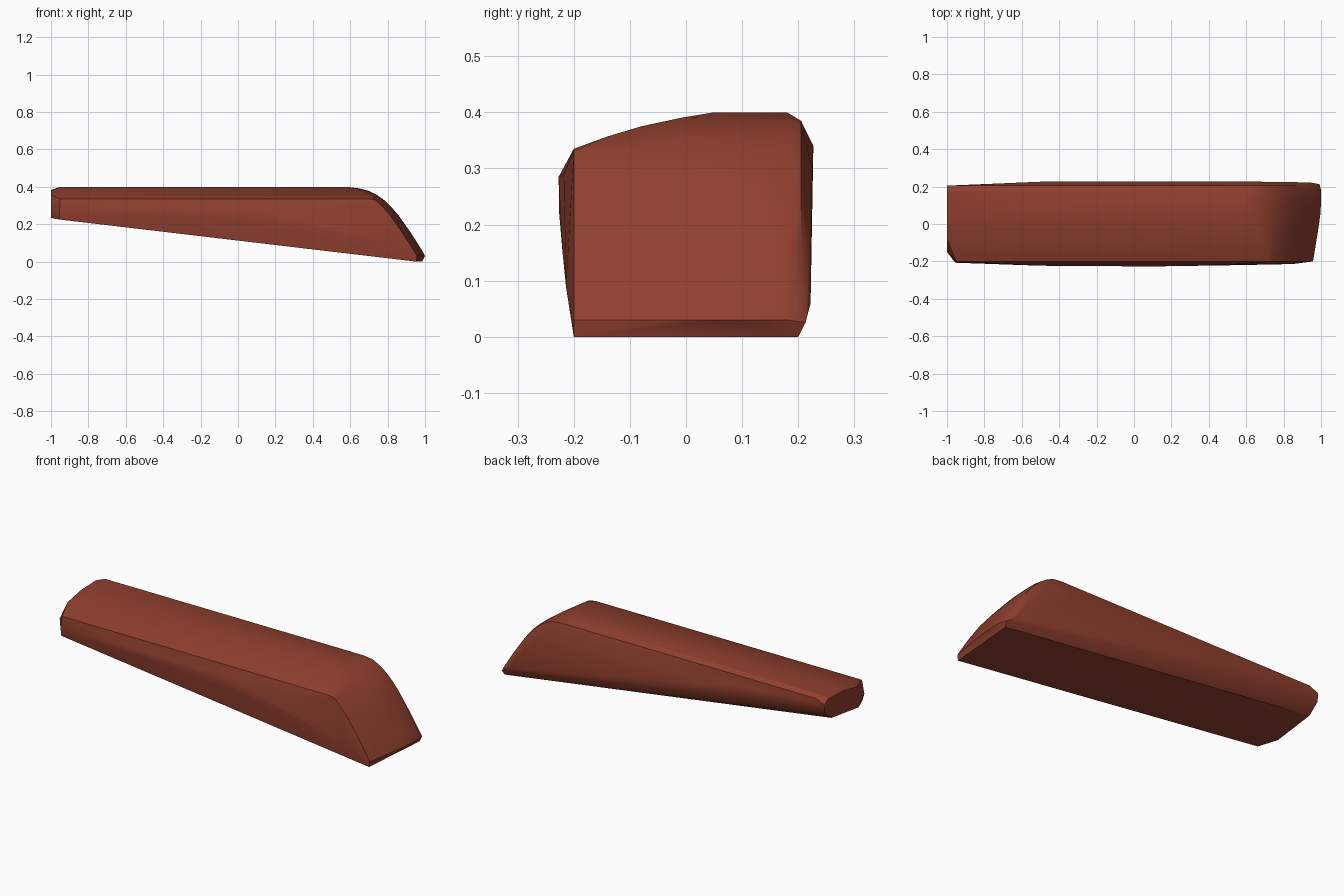
import bpy, bmesh

if "Cube" in bpy.data.objects:
    bpy.data.objects.remove(bpy.data.objects["Cube"])

# Nose profile (x, z): flat top curving down to the tip
NOSE = [(.58, .40), (.65, .391), (.70, .378), (.74, .358), (.78, .33), (.82, .292),
        (.86, .245), (.92, .16), (.965, .09), (.99, .05), (1.0, .03)]

# Top contour (y, height, setback of the nose)
CROWN = [(-.2, .335, .045), (-.14, .357, .033), (-.08, .375, .024), (-.01, .39, .012),
         (.05, .40, .004), (.11, .40, 0), (.18, .40, 0), (.205, .385, .008)]

# Left end face (x, y, z), slightly cut away at the front corner
TAIL = [(-1, -.1, .233), (-1, -.15, .29), (-1, -.08, .355), (-1, .04, .378),
        (-1, .17, .382), (-1, .205, .36), (-1, .2, .315), (-1, .14, .265),
        (-.955, -.2, .225), (-.955, -.207, .27)]

# Gentle bulge of the long sides
SIDES = [(-.5, -.223, .25), (-.5, -.222, .29), (.1, -.227, .285), (.1, -.226, .22),
         (.55, -.22, .15), (.85, -.214, .09), (.5, -.218, .29),
         (-.5, .226, .34), (-.5, .225, .28), (.5, .227, .34), (.5, .225, .15),
         (.75, .2255, .30), (.94, .222, .06), (.85, .2235, .2)]

# Underside corners at the nose
BASE = [(.952, -.2, 0), (.957, -.2, .03), (.985, .2, 0), (.992, .213, .025)]

points = TAIL + SIDES + BASE
for y, height, setback in CROWN:
    points.append((-.95, y, height))
    points += [(x - setback, y, min(z, height)) for x, z in NOSE]

# Everything is convex, so wrap the profiles in a hull
bm = bmesh.new()
for p in points:
    bm.verts.new(p)
result = bmesh.ops.convex_hull(bm, input=bm.verts)
loose = [v for v in bm.verts if not v.link_faces]
bmesh.ops.delete(bm, geom=loose, context='VERTS')
bmesh.ops.dissolve_limit(bm, angle_limit=.01, verts=bm.verts, edges=bm.edges)
bmesh.ops.recalc_face_normals(bm, faces=bm.faces)
mesh = bpy.data.meshes.new("wedge_body")
bm.to_mesh(mesh)
bm.free()

body = bpy.data.objects.new("wedge_body", mesh)
bpy.context.collection.objects.link(body)
material = bpy.data.materials.new("red_brown")
material.diffuse_color = (.28, .05, .028, 1)
material.use_nodes = True
material.node_tree.nodes["Principled BSDF"].inputs["Base Color"].default_value = material.diffuse_color
mesh.materials.append(material)

bpy.context.view_layer.objects.active = body
body.select_set(True)
bpy.ops.object.shade_smooth_by_angle(angle=.5)
